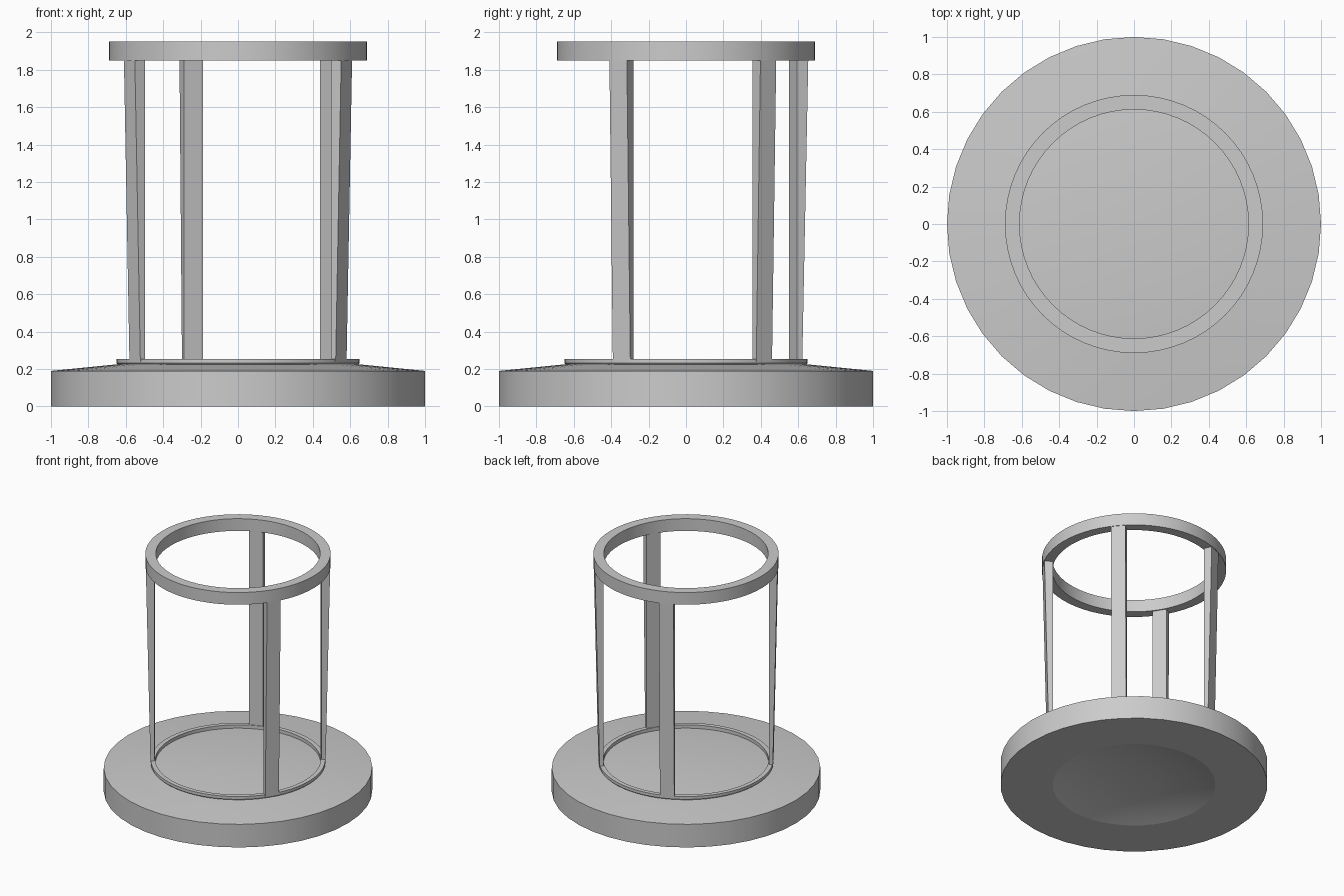
import bpy, bmesh, math

if "Cube" in bpy.data.objects:
    bpy.data.objects.remove(bpy.data.objects["Cube"])


def finish(name, bm, angle=30):
    bmesh.ops.remove_doubles(bm, verts=bm.verts, dist=1e-5)
    bmesh.ops.recalc_face_normals(bm, faces=bm.faces)
    mesh = bpy.data.meshes.new(name)
    bm.to_mesh(mesh)
    bm.free()
    ob = bpy.data.objects.new(name, mesh)
    bpy.context.collection.objects.link(ob)
    bpy.ops.object.select_all(action='DESELECT')
    ob.select_set(True)
    bpy.context.view_layer.objects.active = ob
    bpy.ops.object.shade_smooth_by_angle(angle=math.radians(angle))
    return ob


def lathe(name, profile, steps, closed=False, angle=30):
    """Revolve an (r, z) profile around the z axis."""
    bm = bmesh.new()
    verts = [bm.verts.new((r, 0, z)) for r, z in profile]
    pairs = list(zip(verts, verts[1:]))
    if closed:
        pairs.append((verts[-1], verts[0]))
    edges = [bm.edges.new(p) for p in pairs]
    bmesh.ops.spin(bm, geom=verts + edges, cent=(0, 0, 0), axis=(0, 0, 1),
                   angle=math.tau, steps=steps, use_merge=True)
    return finish(name, bm, angle)


def post(name, degrees):
    """Upright bar with a constant inner face and an outward leaning outer face."""
    a = math.radians(degrees)
    w = 0.055
    bm = bmesh.new()
    rows = []
    for z, outer in ((0.24, 0.65), (1.86, 0.685)):
        corners = ((0.62, -w), (outer, -w), (outer, w), (0.62, w))
        rows.append([bm.verts.new((r * math.cos(a) - t * math.sin(a),
                                   r * math.sin(a) + t * math.cos(a), z))
                     for r, t in corners])
    low, high = rows
    bm.faces.new(low[::-1])
    bm.faces.new(high)
    for i in range(4):
        j = (i + 1) % 4
        bm.faces.new((low[i], low[j], high[j], high[i]))
    return finish(name, bm)


# Base disc: gently domed top, shallow hollow underneath
lathe("base", [(0, 0.25), (0.21, 0.248), (0.47, 0.237), (0.65, 0.225),
               (1, 0.19), (1, 0), (0.61, 0), (0.47, 0.04),
               (0.21, 0.075), (0, 0.08)], 40, angle=12)

# Lower ring with a slightly undercut outer edge
lathe("lower_ring", [(0.615, 0.215), (0.635, 0.215), (0.65, 0.232),
                     (0.65, 0.255), (0.615, 0.255)], 64, closed=True)

# Upper ring
lathe("upper_ring", [(0.612, 1.85), (0.69, 1.85), (0.69, 1.95),
                     (0.612, 1.95)], 64, closed=True)

# Four unevenly spaced posts
for label, deg in (("front_right", -32), ("back_right", 40),
                   ("back_left", 112.5), ("front_left", 212)):
    post(label + "_post", deg)
